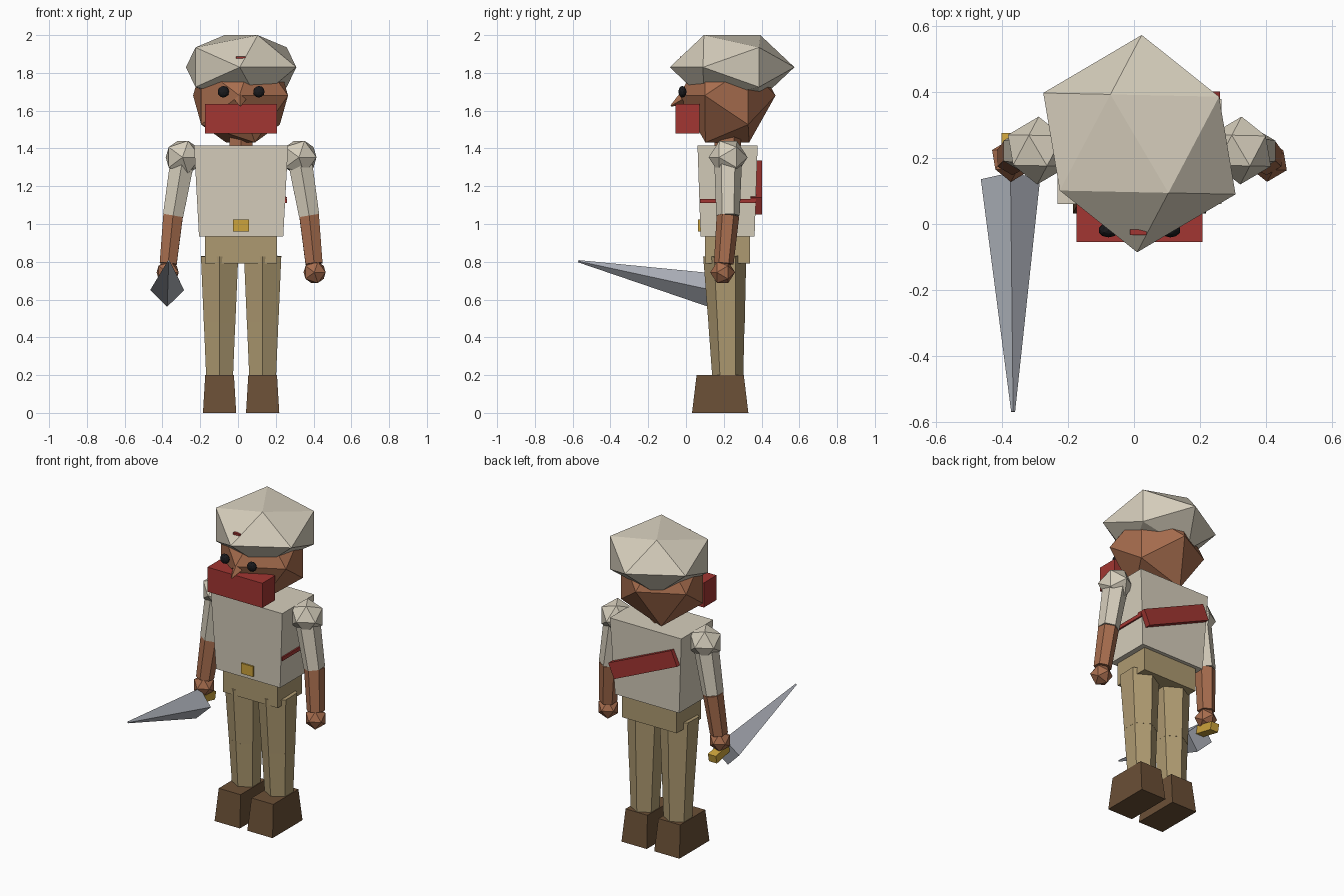
import bpy, bmesh, math
from mathutils import Vector, Matrix

if "Cube" in bpy.data.objects:
    bpy.data.objects.remove(bpy.data.objects["Cube"])

CX, CY = 0.0165, 0.22   # body centre line
SPIN = math.radians(-59.5)


def material(name, r, g, b):
    m = bpy.data.materials.new(name)
    lin = [(c / 255 / 12.92) if c < 10 else ((c / 255 + 0.055) / 1.055) ** 2.4 for c in (r, g, b)]
    m.diffuse_color = (*lin, 1)
    m.use_nodes = True
    m.node_tree.nodes["Principled BSDF"].inputs["Base Color"].default_value = m.diffuse_color
    return m


cream = material("cream cloth", 214, 206, 188)
tan = material("tan trousers", 174, 154, 113)
skin = material("brown skin", 167, 109, 78)
red = material("red cloth", 162, 54, 50)
leather = material("dark leather", 106, 79, 54)
gold = material("gold", 204, 163, 60)
steel = material("steel", 175, 179, 188)
black = material("black", 26, 26, 29)


def finish(name, bm, mat):
    bmesh.ops.recalc_face_normals(bm, faces=bm.faces)
    me = bpy.data.meshes.new(name)
    bm.to_mesh(me)
    bm.free()
    me.materials.append(mat)
    ob = bpy.data.objects.new(name, me)
    bpy.context.collection.objects.link(ob)
    return ob


def box(name, mat, lo, hi, taper=(0, 0)):
    """Box from lo to hi; taper widens (or narrows) the top on each side."""
    bm = bmesh.new()
    bmesh.ops.create_cube(bm, size=1)
    lo, hi = Vector(lo), Vector(hi)
    for v in bm.verts:
        top = v.co.z > 0
        sx, sy = math.copysign(1, v.co.x), math.copysign(1, v.co.y)
        v.co = (lo + hi) / 2 + Vector(v.co[i] * (hi[i] - lo[i]) for i in range(3))
        if top:
            v.co += Vector((sx * taper[0], sy * taper[1], 0))
    return finish(name, bm, mat)


def ico(name, mat, centre, radius, scale=(1, 1, 1)):
    """Icosahedron resting on an edge, turned about z."""
    bm = bmesh.new()
    t = (1 + math.sqrt(5)) / 2
    k = radius / math.sqrt(1 + t * t)
    for a in (-1, 1):
        for b in (-t, t):
            for p in ((a, 0, b), (0, b, a), (b, a, 0)):
                q = Matrix.Rotation(SPIN, 3, 'Z') @ Vector(p) * k
                bm.verts.new(Vector(q[i] * scale[i] for i in range(3)) + Vector(centre))
    bmesh.ops.convex_hull(bm, input=bm.verts)
    return finish(name, bm, mat)


def limb(name, mat, p, q, r0, r1, sides=6):
    """Tapered prism running from p to q."""
    bm = bmesh.new()
    p, q = Vector(p), Vector(q)
    d = (q - p).normalized()
    u = (Vector((1, 0, 0)) - d * d.x).normalized()
    w = d.cross(u)
    rings = []
    for c, r in ((p, r0), (q, r1)):
        angs = [2 * math.pi * i / sides for i in range(sides)]
        rings.append([bm.verts.new(c + (w * math.cos(a) + u * math.sin(a)) * r) for a in angs])
    for i in range(sides):
        j = (i + 1) % sides
        bm.faces.new((rings[0][i], rings[0][j], rings[1][j], rings[1][i]))
    bm.faces.new(rings[0])
    bm.faces.new(rings[1])
    return finish(name, bm, mat)


# Torso and hips
box("torso", cream, (CX - 0.223, 0.077, 0.935), (CX + 0.223, 0.363, 1.415), (0.026, 0.016))
box("hips", tan, (CX - 0.19, 0.10, 0.79), (CX + 0.19, 0.34, 0.99))
box("belt_buckle", gold, (CX - 0.042, 0.064, 0.96), (CX + 0.042, 0.10, 1.025))

# Sash: slanted strip across the back and a thin band on the right side
sash = box("back_sash", red, (-0.24, -0.03, -0.05), (0.24, 0.03, 0.05))
sash.location = (0.021, 0.372, 1.193)
sash.rotation_euler = (0, math.radians(24), 0)
box("side_sash", red, (0.18, 0.075, 1.11), (0.259, 0.37, 1.133))

# Head, face and cap
limb("neck", skin, (CX, CY, 1.39), (CX, CY, 1.52), 0.07, 0.07)
ico("head", skin, (CX - 0.003, 0.2185, 1.68), 0.284, (1, 0.9, 1.03))
limb("nose", skin, (CX - 0.005, -0.02, 1.66), (CX - 0.005, -0.08, 1.625), 0.032, 0.004, 4)
box("face_scarf", red, (CX - 0.191, -0.055, 1.48), (CX + 0.191, 0.072, 1.635))
ico("cap", cream, (CX, 0.244, 1.83), 0.33, (1, 1, 0.605))
box("cap_badge", red, (CX - 0.028, -0.033, 1.876), (CX + 0.022, -0.016, 1.888))

for side, s in (("left", -1), ("right", 1)):
    # Eye
    bm = bmesh.new()
    bmesh.ops.create_icosphere(bm, subdivisions=2, radius=0.031)
    for v in bm.verts:
        v.co = Vector((v.co.x, v.co.y * 0.7, v.co.z)) + Vector((CX + s * 0.094, -0.019, 1.70))
    finish(side + "_eye", bm, black)

    # Arm
    shoulder = (CX + s * 0.308, 0.223, 1.353)
    elbow = (CX + s * 0.360, 0.222, 1.045)
    wrist = (CX + s * 0.386, 0.200, 0.79)
    ico(side + "_shoulder", cream, shoulder, 0.103)
    limb(side + "_sleeve", cream, shoulder, elbow, 0.074, 0.062)
    limb(side + "_forearm", skin, elbow, wrist, 0.06, 0.052)
    ico(side + "_hand", skin, (CX + s * 0.389, 0.194, 0.744), 0.066)

    # Leg and boot
    x = CX + s * 0.114
    limb(side + "_thigh", tan, (x, 0.205, 0.83), (x, 0.215, 0.47), 0.114, 0.096)
    limb(side + "_shin", tan, (x, 0.214, 0.48), (x, 0.222, 0.15), 0.096, 0.08)
    box(side + "_boot", leather, (x - 0.088, 0.032, 0), (x + 0.088, 0.33, 0.2), (-0.012, -0.024))

# Blade and grip held in the left-hand side
limb("blade", steel, (-0.375, 0.137, 0.65), (-0.367, -0.57, 0.803), 0.09, 0.006, 4)
grip = box("grip", gold, (-0.028, -0.07, -0.025), (0.028, 0.07, 0.025))
grip.location = (-0.374, 0.203, 0.672)
grip.rotation_euler = (math.radians(-12), 0, 0)
